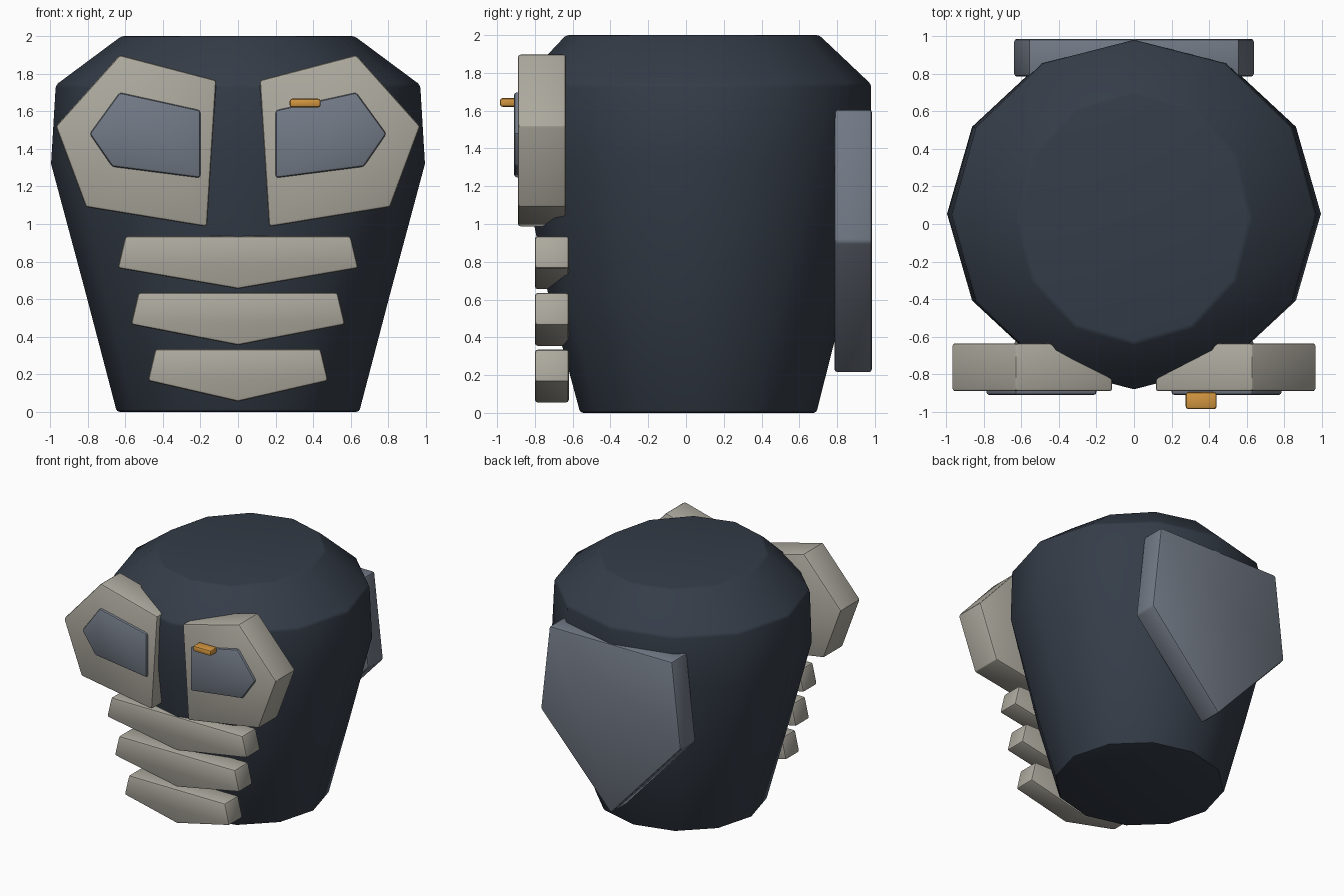
import bpy, bmesh, math

cube = bpy.data.objects.get("Cube")
if cube:
    bpy.data.objects.remove(cube, do_unlink=True)


def material(name, colour):
    m = bpy.data.materials.new(name)
    m.use_nodes = True
    m.diffuse_color = (*colour, 1)
    m.node_tree.nodes["Principled BSDF"].inputs["Base Color"].default_value = (*colour, 1)
    return m


navy = material("dark navy", (0.035, 0.046, 0.065))
bone = material("bone", (0.42, 0.40, 0.345))
slate = material("slate grey", (0.17, 0.195, 0.24))
amber = material("amber", (0.64, 0.30, 0.05))


def finish(name, bm, mat, bevel, smooth=30):
    """Turn a bmesh into a bevelled, angle-smoothed object."""
    bmesh.ops.recalc_face_normals(bm, faces=bm.faces)
    mesh = bpy.data.meshes.new(name)
    bm.to_mesh(mesh)
    bm.free()
    mesh.materials.append(mat)
    obj = bpy.data.objects.new(name, mesh)
    bpy.context.collection.objects.link(obj)
    mod = obj.modifiers.new("Bevel", "BEVEL")
    mod.width = bevel
    mod.segments = 2
    mod.limit_method = "ANGLE"
    mod.angle_limit = math.radians(35)
    bpy.ops.object.select_all(action="DESELECT")
    obj.select_set(True)
    bpy.context.view_layer.objects.active = obj
    bpy.ops.object.modifier_apply(modifier="Bevel")
    bpy.ops.object.shade_smooth_by_angle(angle=math.radians(smooth))
    return obj


def plate(name, outline, front, back, mat, bevel=0.015, side=1):
    """Extrude an x-z outline along y; side=-1 mirrors it."""
    bm = bmesh.new()
    face = bm.faces.new([bm.verts.new((side * x, front, z)) for x, z in outline])
    new = bmesh.ops.extrude_face_region(bm, geom=[face])["geom"]
    verts = [v for v in new if isinstance(v, bmesh.types.BMVert)]
    bmesh.ops.translate(bm, verts=verts, vec=(0, back - front, 0))
    return finish(name, bm, mat, bevel)


# Head: twelve-sided tapered loft (z, x radius, y radius, y centre)
SIDES = 12
levels = [(0, 0.645, 0.625, 0.065), (0.63, 0.81, 0.79, 0.06), (1.32, 0.995, 0.925, 0.055),
          (1.74, 0.97, 0.93, 0.05), (2, 0.62, 0.67, 0.035)]
bm = bmesh.new()
rings = []
for z, rx, ry, cy in levels:
    angles = [math.tau * i / SIDES for i in range(SIDES)]
    rings.append([bm.verts.new((rx * math.cos(a), cy + ry * math.sin(a), z)) for a in angles])
for low, high in zip(rings, rings[1:]):
    for i in range(SIDES):
        j = (i + 1) % SIDES
        bm.faces.new((low[i], low[j], high[j], high[i]))
bm.faces.new(rings[0])
bm.faces.new(rings[-1])
finish("head", bm, navy, 0.015, 35)

# Eye surrounds and eye panels, mirrored
surround = [(0.115, 1.765), (0.63, 1.9), (0.97, 1.52), (0.81, 1.09), (0.165, 0.985)]
panel = [(0.2, 1.605), (0.63, 1.7), (0.79, 1.48), (0.67, 1.305), (0.2, 1.245)]
for label, side in (("left", 1), ("right", -1)):
    plate(label + "_eye_surround", surround, -0.89, -0.635, bone, side=side)
    plate(label + "_eye_panel", panel, -0.91, -0.86, slate, side=side)

# Amber marker on the left eye
plate("left_eye_marker", [(0.275, 1.62), (0.44, 1.62), (0.44, 1.667), (0.275, 1.667)],
      -0.985, -0.895, amber, 0.014)

# Three pointed jaw bars
for i, half in enumerate((0.6, 0.53, 0.44)):
    top = 0.935 - 0.3 * i
    bar = [(-half, top), (half, top), (half + 0.04, top - 0.17), (0, top - 0.28),
           (-half - 0.04, top - 0.17)]
    plate(f"jaw_bar_{i + 1}", bar, -0.8, -0.62, bone)

# Shield on the back
shield = [(-0.56, 1.605), (0.56, 1.605), (0.64, 0.905), (0, 0.21), (-0.64, 0.905)]
plate("back_shield", shield, 0.785, 0.985, slate)
